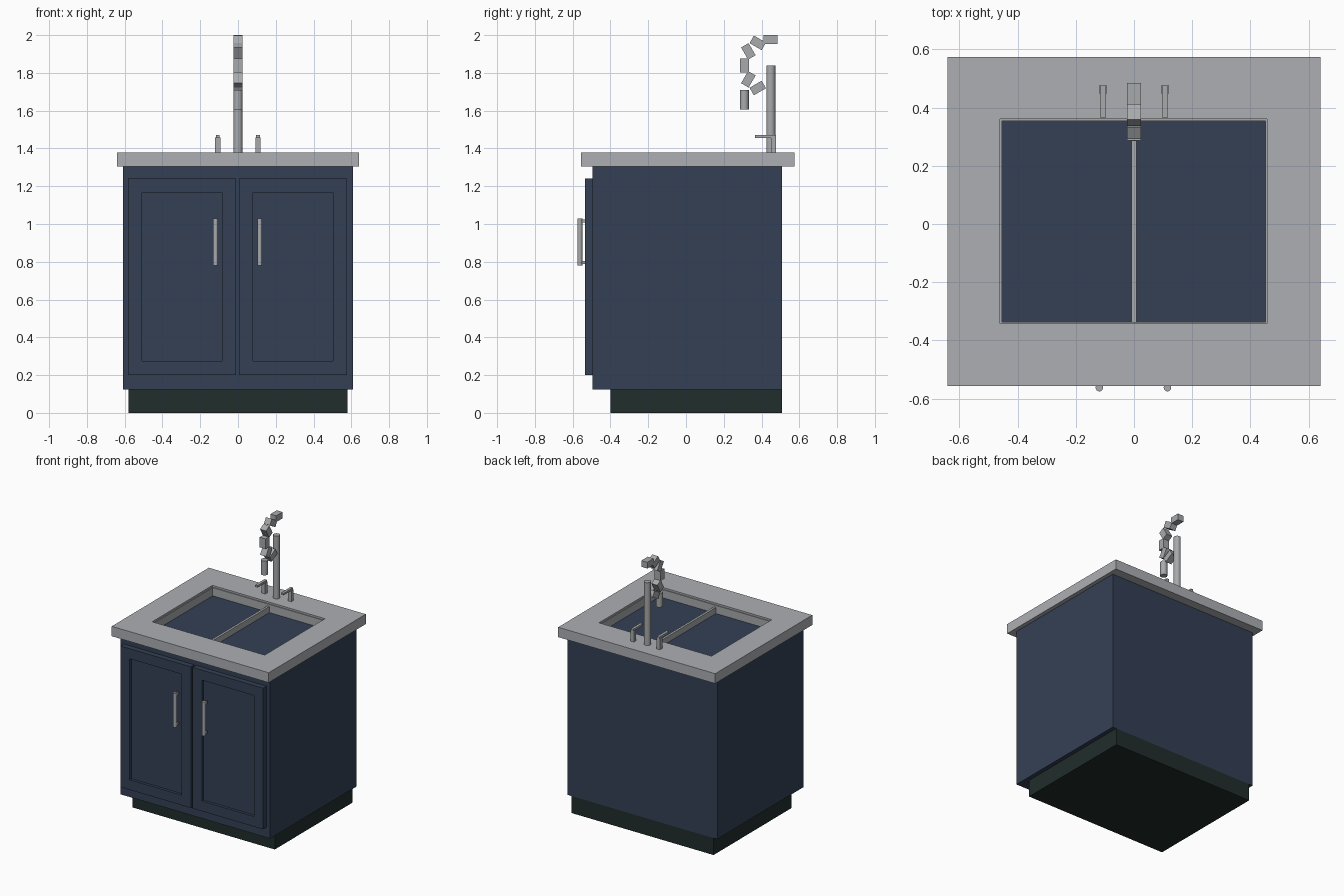
import bpy, bmesh, math
from mathutils import Matrix

if "Cube" in bpy.data.objects:
    bpy.data.objects.remove(bpy.data.objects["Cube"], do_unlink=True)


def material(name, rgb):
    m = bpy.data.materials.new(name)
    m.use_nodes = True
    m.diffuse_color = (*rgb, 1)
    m.node_tree.nodes["Principled BSDF"].inputs["Base Color"].default_value = (*rgb, 1)
    return m


navy = material("navy paint", (0.034, 0.051, 0.09))
stone = material("grey stone", (0.42, 0.43, 0.45))
steel = material("brushed steel", (0.39, 0.40, 0.41))
black = material("dark plinth", (0.015, 0.026, 0.025))


def finish(name, bm, mat, smooth=False):
    mesh = bpy.data.meshes.new(name)
    bm.to_mesh(mesh)
    bm.free()
    mesh.materials.append(mat)
    ob = bpy.data.objects.new(name, mesh)
    bpy.context.collection.objects.link(ob)
    if smooth:
        bpy.ops.object.select_all(action="DESELECT")
        ob.select_set(True)
        bpy.context.view_layer.objects.active = ob
        bpy.ops.object.shade_smooth_by_angle(angle=math.radians(40))
    return ob


def box_mesh(x, y, z, tilt=0):
    """Box from (low, high) ranges, tilted about its own x axis."""
    bm = bmesh.new()
    mid = [(a + b) / 2 for a, b in (x, y, z)]
    size = [b - a for a, b in (x, y, z)]
    bmesh.ops.create_cube(bm, size=1, matrix=Matrix.Translation(mid)
                          @ Matrix.Rotation(tilt, 4, "X") @ Matrix.Diagonal((*size, 1)))
    return bm


def box(name, x, y, z, mat, tilt=0):
    return finish(name, box_mesh(x, y, z, tilt), mat)


def rod(name, x, y, z, radius, mat):
    bm = bmesh.new()
    bmesh.ops.create_cone(bm, cap_ends=True, segments=24, radius1=radius, radius2=radius,
                          depth=z[1] - z[0], matrix=Matrix.Translation((x, y, sum(z) / 2)))
    return finish(name, bm, mat, smooth=True)


# Cabinet body and recessed plinth
box("plinth", (-0.58, 0.58), (-0.40, 0.507), (0, 0.125), black)
box("cabinet", (-0.61, 0.61), (-0.496, 0.507), (0.125, 1.305), navy)


# Shaker doors with sunken panels
def door(name, x):
    bm = box_mesh(x, (-0.535, -0.496), (0.2, 1.24))
    bm.normal_update()
    front = [f for f in bm.faces if f.normal.y < -0.9]
    bmesh.ops.inset_region(bm, faces=front, thickness=0.105)
    rim = bmesh.ops.extrude_discrete_faces(bm, faces=front)["faces"]
    bmesh.ops.translate(bm, verts=rim[0].verts, vec=(0, 0.02, 0))
    finish(name, bm, navy)


door("right_door", (-0.583, -0.01))
door("left_door", (0.005, 0.578))

# Bar handles on two standoffs
for side, x in (("right", -0.119), ("left", 0.115)):
    rod(side + "_handle", x, -0.562, (0.78, 1.03), 0.013, steel)
    for end, z in (("lower", 0.795), ("upper", 1.015)):
        box(f"{side}_handle_{end}_mount", (x - 0.008, x + 0.008), (-0.562, -0.53),
            (z - 0.008, z + 0.008), steel)

# Countertop around the sink opening
top = (1.305, 1.378)
box("countertop_right", (-0.64, -0.46), (-0.556, 0.574), top, stone)
box("countertop_left", (0.457, 0.64), (-0.556, 0.574), top, stone)
box("countertop_front", (-0.46, 0.457), (-0.556, -0.342), top, stone)
box("countertop_back", (-0.46, 0.457), (0.36, 0.574), top, stone)

# Sink liner and divider
liner = (1.305, 1.365)
box("sink_wall_right", (-0.46, -0.454), (-0.342, 0.36), liner, steel)
box("sink_wall_left", (0.451, 0.457), (-0.342, 0.36), liner, steel)
box("sink_wall_front", (-0.46, 0.457), (-0.342, -0.336), liner, steel)
box("sink_wall_back", (-0.46, 0.457), (0.354, 0.36), liner, steel)
box("sink_divider", (-0.009, 0.008), (-0.336, 0.354), (1.305, 1.35), steel)

# Faucet post, segmented neck (y, z, tilt in degrees) and nozzle
rod("faucet_post", 0, 0.449, (1.378, 1.84), 0.024, steel)
neck = [(0.448, 1.977, 0), (0.38, 1.959, -30), (0.33, 1.914, -60), (0.31, 1.84, 90),
        (0.33, 1.766, 60), (0.38, 1.72, 30)]
for i, (y, z, angle) in enumerate(neck):
    box(f"faucet_neck_{i + 1}", (-0.024, 0.024), (y - 0.037, y + 0.037),
        (z - 0.023, z + 0.023), steel, math.radians(angle))
rod("faucet_nozzle", 0, 0.309, (1.605, 1.71), 0.024, steel)

# Tap levers
for side, x in (("right", -0.107), ("left", 0.106)):
    box(side + "_tap_stem", (x - 0.014, x + 0.014), (0.449, 0.476), (1.378, 1.458), steel)
    box(side + "_tap_lever", (x - 0.01, x + 0.01), (0.366, 0.476), (1.456, 1.471), steel)
